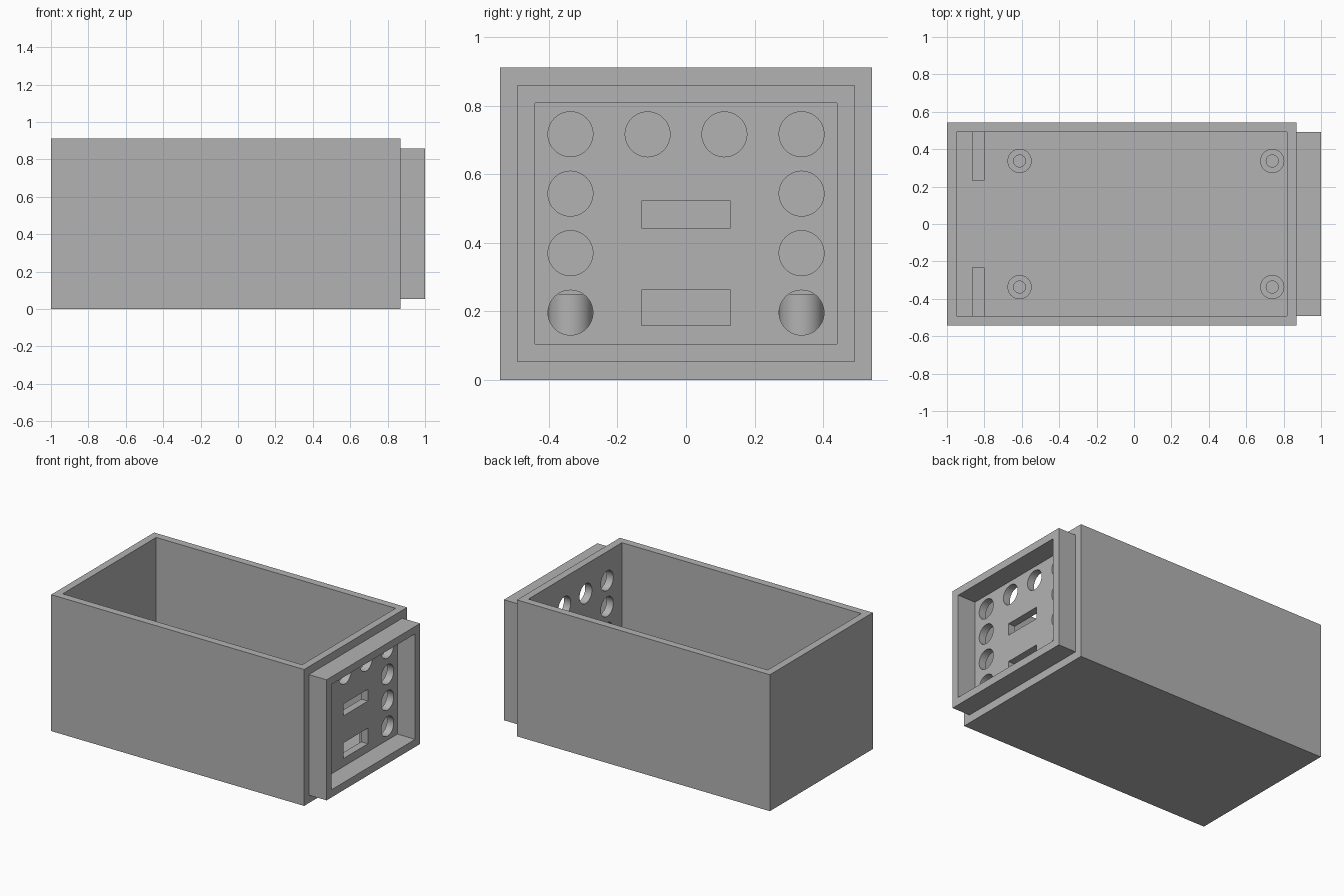
import bpy
import math

old = bpy.data.objects.get("Cube")
if old:
    bpy.data.objects.remove(old, do_unlink=True)

GREY = (0.45, 0.45, 0.45, 1)
grey = bpy.data.materials.new("plain grey")
grey.use_nodes = True
grey.diffuse_color = GREY
grey.node_tree.nodes["Principled BSDF"].inputs["Base Color"].default_value = GREY

WALL = 0.05
HALF_Y, HEIGHT = 0.543, 0.911
BACK_X, FACE_X, RIM_X = -1.0, 0.869, 1.0
INNER_Y = HALF_Y - WALL
POST_TOP = 0.25


def box(name, x0, x1, y0, y1, z0, z1):
    bpy.ops.mesh.primitive_cube_add(size=1, location=((x0 + x1) / 2, (y0 + y1) / 2, (z0 + z1) / 2))
    ob = bpy.context.object
    ob.name = name
    ob.scale = (x1 - x0, y1 - y0, z1 - z0)
    bpy.ops.object.transform_apply(location=False, rotation=False, scale=True)
    ob.data.materials.append(grey)
    return ob


def cylinder(name, radius, depth, location, along_x=False):
    bpy.ops.mesh.primitive_cylinder_add(vertices=48, radius=radius, depth=depth, location=location,
                                        rotation=(0, math.pi / 2 if along_x else 0, 0))
    ob = bpy.context.object
    ob.name = name
    ob.data.materials.append(grey)
    return ob


def combine(target, tool, operation="DIFFERENCE"):
    tool.hide_render = True
    mod = target.modifiers.new("combine", "BOOLEAN")
    mod.operation = operation
    mod.solver = "EXACT"
    mod.object = tool
    bpy.context.view_layer.objects.active = target
    bpy.ops.object.modifier_apply(modifier=mod.name)
    bpy.data.objects.remove(tool, do_unlink=True)


def smooth(ob):
    bpy.ops.object.select_all(action="DESELECT")
    ob.select_set(True)
    bpy.context.view_layer.objects.active = ob
    bpy.ops.object.shade_smooth_by_angle(angle=math.radians(30))


# Open-topped case with a projecting collar on one end
case = box("case", BACK_X, FACE_X, -HALF_Y, HALF_Y, 0, HEIGHT)
collar = box("collar", FACE_X - 0.02, RIM_X, -INNER_Y, INNER_Y, 0.053, 0.858)
combine(case, collar, "UNION")
combine(case, box("cavity", BACK_X + WALL, FACE_X - WALL, -INNER_Y, INNER_Y, WALL, HEIGHT + 0.2))
combine(case, box("recess", FACE_X, RIM_X + 0.1, -0.441, 0.441, 0.104, 0.808))

# Round openings: a column down each side and two across the top
wall_mid = FACE_X - WALL / 2
spots = [(s * 0.337, 0.196 + 0.1735 * i) for s in (-1, 1) for i in range(4)]
spots += [(s * 0.112, 0.716) for s in (-1, 1)]
for y, z in spots:
    combine(case, cylinder("round_cutter", 0.0655, 0.08, (wall_mid, y, z), along_x=True))

# Rectangular slots
for z0, z1 in ((0.158, 0.262), (0.443, 0.522)):
    combine(case, box("slot_cutter", wall_mid - 0.04, wall_mid + 0.04, -0.13, 0.13, z0, z1))
smooth(case)

# Hollow mounting posts on the floor
for x, end in ((-0.612, "rear"), (0.739, "face")):
    for y, side in ((-0.337, "right"), (0.337, "left")):
        post = cylinder(f"{end}_{side}_post", 0.0645, POST_TOP - WALL, (x, y, (POST_TOP + WALL) / 2))
        combine(post, cylinder("bore", 0.032, POST_TOP, (x, y, POST_TOP / 2 + WALL)))
        smooth(post)

# Short ribs reaching in from both side walls
box("left_rib", -0.865, -0.8, 0.233, INNER_Y, WALL, POST_TOP)
box("right_rib", -0.865, -0.8, -INNER_Y, -0.233, WALL, POST_TOP)
